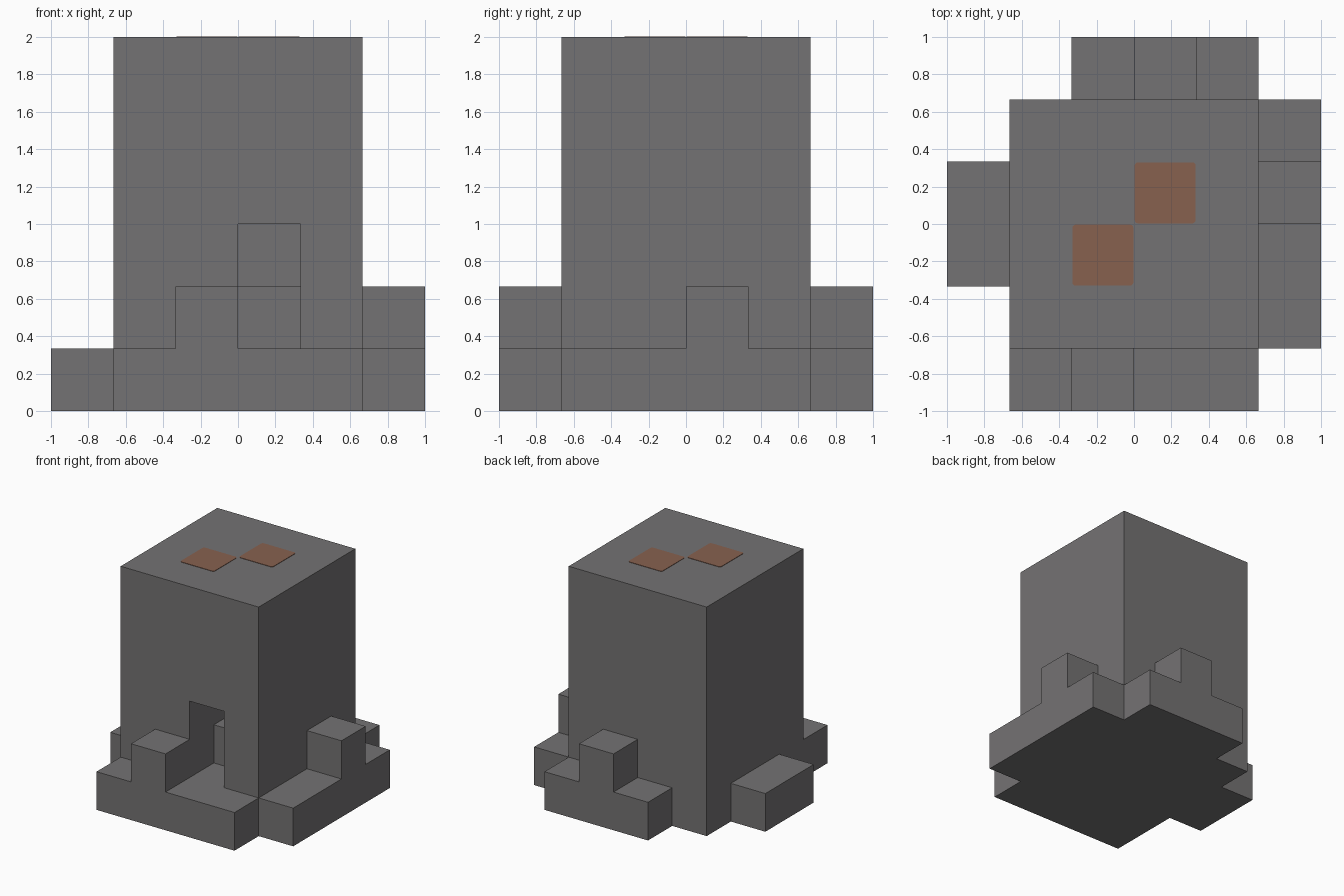
import bpy
import bmesh
from mathutils import Vector

U = 1 / 3  # one building block
X, Y, Z = Vector((1, 0, 0)), Vector((0, 1, 0)), Vector((0, 0, 1))

if "Cube" in bpy.data.objects:
    bpy.data.objects.remove(bpy.data.objects["Cube"])


def make_material(name, color):
    mat = bpy.data.materials.new(name)
    mat.use_nodes = True
    mat.diffuse_color = color
    mat.node_tree.nodes["Principled BSDF"].inputs["Base Color"].default_value = color
    return mat


stone = make_material("grey stone", (0.175, 0.17, 0.172, 1))
ember = make_material("dull orange", (0.245, 0.12, 0.078, 1))


def prism(name, outline, along, up, out, start, depth, mat, round_by=0):
    """Extrude a flat outline, measured in blocks, along the out axis."""
    bm = bmesh.new()
    verts = [bm.verts.new((along * a + up * b + out * start) * U) for a, b in outline]
    face = bm.faces.new(verts)
    if round_by:
        bmesh.ops.bevel(bm, geom=verts, offset=round_by, segments=3,
                        profile=0.5, affect='VERTICES')
        face = bm.faces[:][0]
    side = bmesh.ops.extrude_face_region(bm, geom=[face])["geom"]
    moved = [g for g in side if isinstance(g, bmesh.types.BMVert)]
    bmesh.ops.translate(bm, verts=moved, vec=out * depth * U)
    bmesh.ops.recalc_face_normals(bm, faces=bm.faces)
    mesh = bpy.data.meshes.new(name)
    bm.to_mesh(mesh)
    bm.free()
    mesh.materials.append(mat)
    obj = bpy.data.objects.new(name, mesh)
    bpy.context.collection.objects.link(obj)
    return obj


def square(a, b, size):
    return [(a, b), (a + size, b), (a + size, b + size), (a, b + size)]


# Tower with a stepped doorway cut into its front
tower = prism("tower", square(-2, -2, 4), X, Y, Z, 0, 6, stone)
steps = [(-2.5, 1), (-1, 1), (-1, 2), (0, 2), (0, 3), (-2.5, 3)]
cutter = prism("doorway_cutter", steps, Y, Z, X, 0, 1, stone)
cutter.hide_render = True
cutter.hide_viewport = True
cut = tower.modifiers.new("doorway", 'BOOLEAN')
cut.operation = 'DIFFERENCE'
cut.solver = 'EXACT'
cut.object = cutter


# Ledges around the foot: block columns of given heights along each wall
def ledge(name, first, heights, along, out):
    outline = [(first, 0)]
    for i, h in enumerate(heights):
        for point in ((first + i, h), (first + i + 1, h)):
            if point != outline[-1]:
                outline.append(point)
    outline.append((first + len(heights), 0))
    prism(name, outline, along, Z, out, 2, 1, stone)


ledge("front_ledge", -2, [1, 2, 1, 1], X, -Y)
ledge("back_ledge", -1, [1, 2, 1], X, Y)
ledge("left_ledge", -2, [1, 1, 2, 1], Y, X)
ledge("right_ledge", -1, [1, 1], Y, -X)

# Rounded plates on the roof
for name, corner in (("front_roof_plate", -1), ("back_roof_plate", 0)):
    prism(name, square(corner + 0.01, corner + 0.01, 0.98), X, Y, Z,
          6, 0.01, ember, round_by=0.018)
